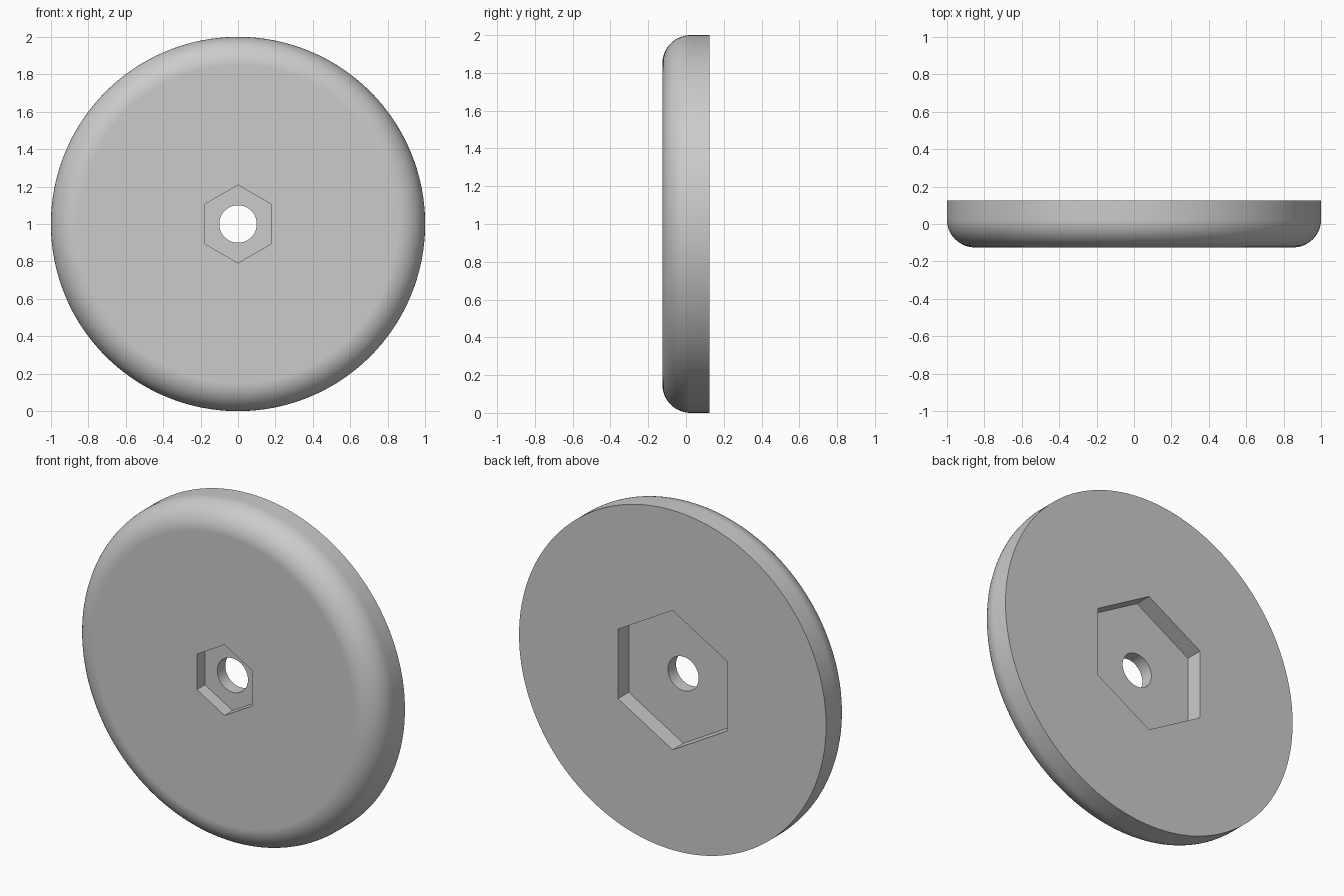
import bpy, bmesh
from math import pi, cos, sin

cube = bpy.data.objects.get("Cube")
if cube:
    bpy.data.objects.remove(cube, do_unlink=True)

SIDES = 192           # a multiple of six, so hexagon corners fall on vertices
HALF = 0.125          # half thickness
FILLET = 0.15
HOLE, SMALL_HEX, LARGE_HEX = 0.1, 0.208, 0.41
FRONT_FLOOR, BACK_FLOOR = -0.05, 0.025

grey = bpy.data.materials.new("plain grey")
grey.use_nodes = True
colour = (0.6, 0.6, 0.6, 1)
grey.diffuse_color = colour
grey.node_tree.nodes["Principled BSDF"].inputs["Base Color"].default_value = colour


def ring(bm, y, radius, hexagonal=False):
    """Loop of vertices around the axle, circular or hexagonal."""
    verts = []
    for i in range(SIDES):
        a = 2 * pi * i / SIDES
        r = radius
        if hexagonal:
            r *= cos(pi / 6) / cos(a % (pi / 3) - pi / 6)
        verts.append(bm.verts.new((r * sin(a), y, 1 + r * cos(a))))
    return verts


# Closed section: front recess, rounded rim, back recess, bore
section = [(FRONT_FLOOR, HOLE), (FRONT_FLOOR, SMALL_HEX, True), (-HALF, SMALL_HEX, True)]
for k in range(17):
    t = pi / 2 * k / 16
    section.append((FILLET - HALF - FILLET * cos(t), 1 - FILLET + FILLET * sin(t)))
section += [(HALF, 1), (HALF, LARGE_HEX, True), (BACK_FLOOR, LARGE_HEX, True), (BACK_FLOOR, HOLE)]

bm = bmesh.new()
rings = [ring(bm, *point) for point in section]
for a, b in zip(rings, rings[1:] + rings[:1]):
    for i in range(SIDES):
        j = (i + 1) % SIDES
        bm.faces.new((a[i], a[j], b[j], b[i]))
bmesh.ops.recalc_face_normals(bm, faces=bm.faces)

mesh = bpy.data.meshes.new("wheel_disc")
bm.to_mesh(mesh)
bm.free()
mesh.materials.append(grey)
disc = bpy.data.objects.new("wheel_disc", mesh)
bpy.context.collection.objects.link(disc)

# Smooth rim and bore, crisp recess edges, flat faces
bpy.ops.object.select_all(action='DESELECT')
disc.select_set(True)
bpy.context.view_layer.objects.active = disc
bpy.ops.object.shade_smooth_by_angle(angle=pi / 6)
weighted = disc.modifiers.new("flat_face_normals", 'WEIGHTED_NORMAL')
weighted.keep_sharp = True
